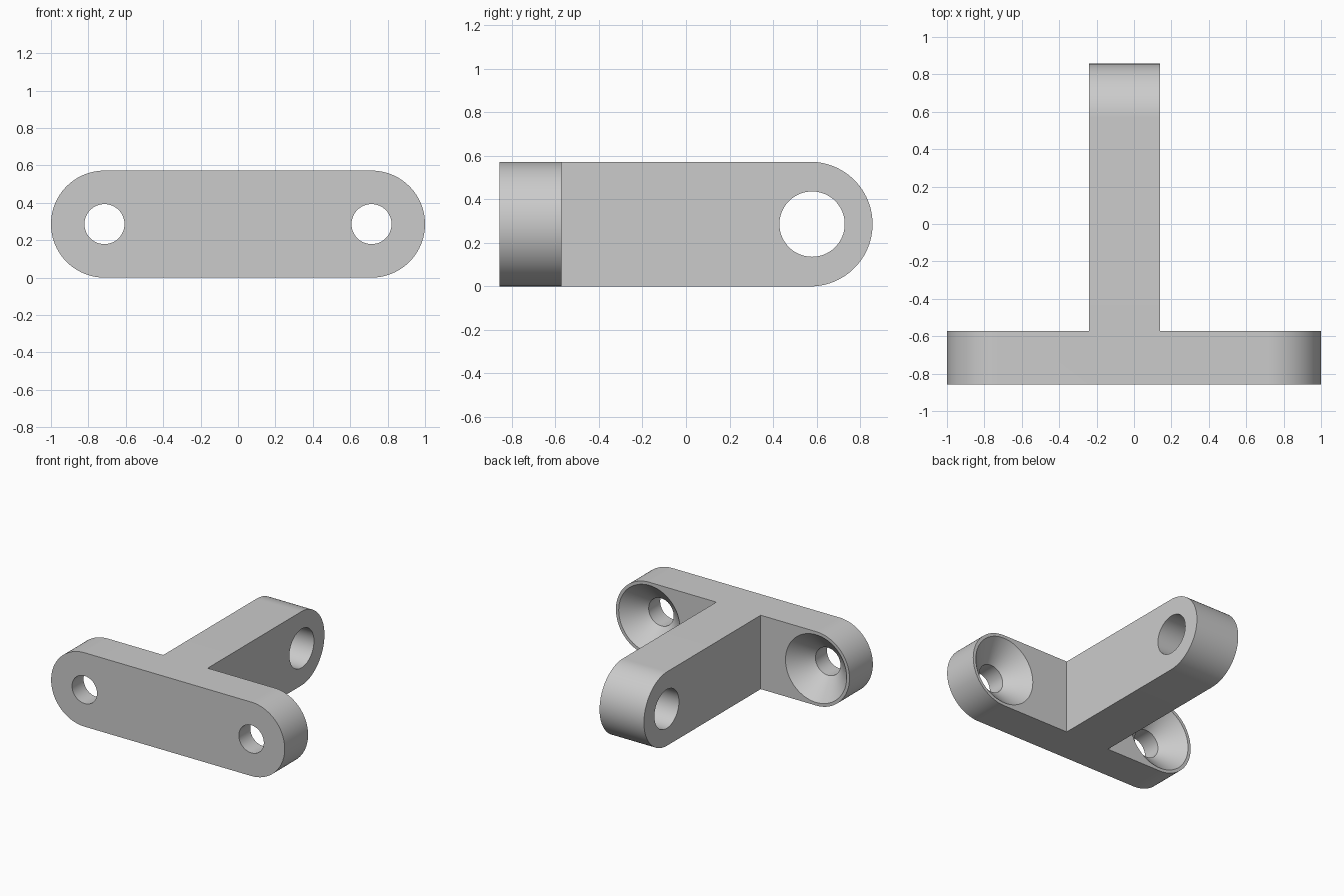
import bpy, bmesh, math
from mathutils import Matrix, Vector

if "Cube" in bpy.data.objects:
    bpy.data.objects.remove(bpy.data.objects["Cube"])

R = 0.286            # half height, also the radius of the rounded ends
FRONT, BACK = -0.857, -0.571
HOLE_X, HOLE_R, SINK_R, SINK_DEPTH = 0.714, 0.107, 0.262, 0.145
ARM_LEFT, ARM_RIGHT = -0.24, 0.14
ARM_EYE, EYE_R = 0.571, 0.15

grey = bpy.data.materials.new("plain grey")
grey.use_nodes = True
colour = (0.6, 0.6, 0.6, 1)
grey.diffuse_color = colour
grey.node_tree.nodes["Principled BSDF"].inputs["Base Color"].default_value = colour


def make_object(name, bm):
    bmesh.ops.recalc_face_normals(bm, faces=bm.faces)
    mesh = bpy.data.meshes.new(name)
    bm.to_mesh(mesh)
    bm.free()
    mesh.materials.append(grey)
    obj = bpy.data.objects.new(name, mesh)
    bpy.context.collection.objects.link(obj)
    return obj


def arc(centre, start, steps=48):
    """Half circle of (u, z) points, anticlockwise from the start angle."""
    angles = [start + math.pi * i / steps for i in range(steps + 1)]
    return [(centre + R * math.cos(a), R + R * math.sin(a)) for a in angles]


def extrude_profile(name, points, offset):
    bm = bmesh.new()
    face = bm.faces.new([bm.verts.new(p) for p in points])
    result = bmesh.ops.extrude_face_region(bm, geom=[face])
    verts = [g for g in result["geom"] if isinstance(g, bmesh.types.BMVert)]
    bmesh.ops.translate(bm, verts=verts, vec=Vector(offset))
    return make_object(name, bm)


def lathe(name, profile, matrix, sides=80):
    """Solid of revolution about local z from (radius, height) points."""
    bm = bmesh.new()
    rings = [[bm.verts.new((r * math.cos(math.tau * i / sides),
                            r * math.sin(math.tau * i / sides), h))
              for i in range(sides)] for r, h in profile]
    for a, b in zip(rings, rings[1:]):
        for i in range(sides):
            j = (i + 1) % sides
            bm.faces.new((a[i], a[j], b[j], b[i]))
    bm.faces.new(rings[0])
    bm.faces.new(rings[-1])
    bm.transform(matrix)
    return make_object(name, bm)


def combine(target, tool, operation):
    mod = target.modifiers.new(operation.lower(), 'BOOLEAN')
    mod.operation, mod.solver, mod.object = operation, 'EXACT', tool
    bpy.context.view_layer.objects.active = target
    bpy.ops.object.modifier_apply(modifier=mod.name)
    bpy.data.objects.remove(tool)


# Mounting plate with two rounded ends
stadium = arc(HOLE_X, -math.pi / 2) + arc(-HOLE_X, math.pi / 2)
bracket = extrude_profile("tee_bracket", [(x, FRONT, z) for x, z in stadium],
                          (0, BACK - FRONT, 0))

# Arm with one rounded end, joined to the back of the plate
root = BACK - 0.1
tongue = arc(ARM_EYE, -math.pi / 2) + [(root, 2 * R), (root, 0)]
arm = extrude_profile("arm", [(ARM_LEFT, y, z) for y, z in tongue],
                      (ARM_RIGHT - ARM_LEFT, 0, 0))
combine(bracket, arm, 'UNION')

# Screw holes, countersunk from the back
slope = (SINK_R - HOLE_R) / SINK_DEPTH
clear = 0.05
screw = [(HOLE_R, FRONT - clear), (HOLE_R, BACK - SINK_DEPTH),
         (SINK_R + clear * slope, BACK + clear)]
for side in (-1, 1):
    place = Matrix.Translation((side * HOLE_X, 0, R)) @ Matrix.Rotation(-math.pi / 2, 4, 'X')
    combine(bracket, lathe("screw_cutter", screw, place), 'DIFFERENCE')

# Cross hole through the arm's eye
place = Matrix.Translation((0, ARM_EYE + 0.008, R)) @ Matrix.Rotation(math.pi / 2, 4, 'Y')
combine(bracket, lathe("eye_cutter", [(EYE_R, -0.5), (EYE_R, 0.5)], place), 'DIFFERENCE')

# Smooth the round walls, keep the edges crisp
bpy.ops.object.select_all(action='DESELECT')
bracket.select_set(True)
bpy.context.view_layer.objects.active = bracket
bpy.ops.object.shade_smooth_by_angle(angle=math.radians(25))
